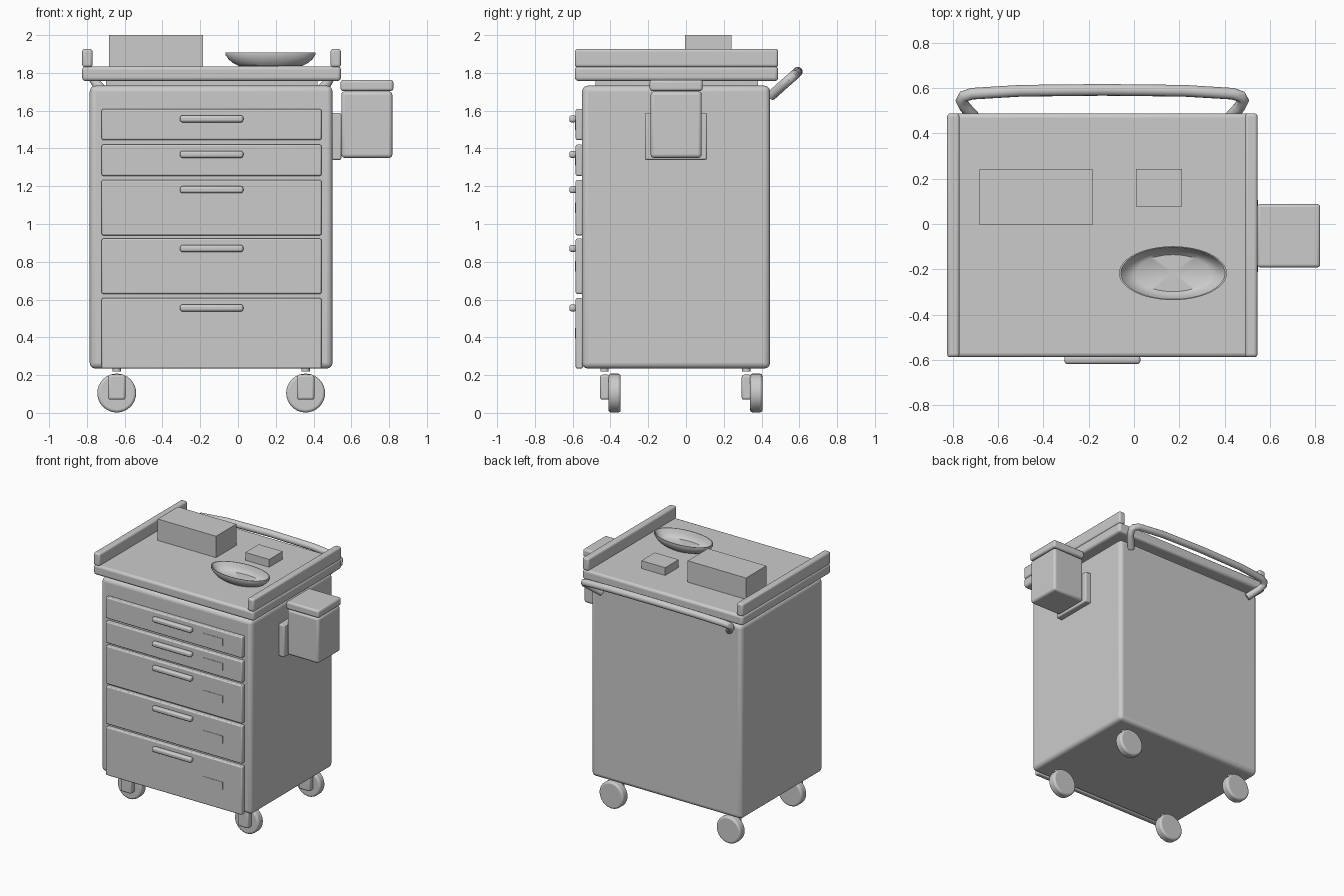
import bpy, bmesh, math
from mathutils import Matrix

if "Cube" in bpy.data.objects:
    bpy.data.objects.remove(bpy.data.objects["Cube"])


def finish(obj, bevel=0.0, segments=3):
    if bevel:
        m = obj.modifiers.new("Bevel", 'BEVEL')
        m.width = bevel
        m.segments = segments
        m.limit_method = 'ANGLE'
    bpy.ops.object.select_all(action='DESELECT')
    obj.select_set(True)
    bpy.context.view_layer.objects.active = obj
    bpy.ops.object.shade_smooth_by_angle(angle=math.radians(40))
    return obj


def from_bmesh(name, bm, bevel=0.0, segments=3):
    me = bpy.data.meshes.new(name)
    bm.to_mesh(me)
    bm.free()
    obj = bpy.data.objects.new(name, me)
    bpy.context.collection.objects.link(obj)
    return finish(obj, bevel, segments)


def box(name, x, y, z, bevel=0.0, segments=3):
    """Box from (min, max) ranges on each axis."""
    bm = bmesh.new()
    bmesh.ops.create_cube(bm, size=1)
    for v in bm.verts:
        for i, r in enumerate((x, y, z)):
            v.co[i] = r[1] if v.co[i] > 0 else r[0]
    return from_bmesh(name, bm, bevel, segments)


def cylinder(name, center, radius, depth, axis='Z', bevel=0.0, sides=32):
    bm = bmesh.new()
    rot = Matrix.Rotation(math.pi / 2, 4, 'X') if axis == 'Y' else Matrix()
    bmesh.ops.create_cone(bm, cap_ends=True, segments=sides, radius1=radius,
                          radius2=radius, depth=depth,
                          matrix=Matrix.Translation(center) @ rot)
    return from_bmesh(name, bm, bevel)


# Cabinet, worktop and side rails
box("cabinet_body", (-0.785, 0.50), (-0.55, 0.445), (0.235, 1.732), 0.03, 4)
box("worktop", (-0.825, 0.545), (-0.588, 0.488), (1.757, 1.835), 0.018)
for side, x in (("left", (-0.825, -0.77)), ("right", (0.49, 0.545))):
    box(side + "_top_rail", x, (-0.588, 0.488), (1.83, 1.927), 0.014)
box("worktop_spacer", (-0.70, 0.42), (-0.48, 0.38), (1.72, 1.765))

# Drawers with pull handles and label plates
drawers = ((1.445, 1.608), (1.255, 1.42), (0.94, 1.233), (0.63, 0.922), (0.235, 0.607))
for i, (lo, hi) in enumerate(drawers, 1):
    mid = (lo + hi) / 2
    box(f"drawer_front_{i}", (-0.722, 0.442), (-0.584, -0.545), (lo, hi), 0.008, 2)
    box(f"drawer_handle_{i}", (-0.307, 0.028), (-0.618, -0.58),
        (hi - 0.07, hi - 0.033), 0.013)
    box(f"drawer_label_{i}", (0.11, 0.28), (-0.587, -0.58), (mid - 0.028, mid + 0.028))

# Casters: wheel, fork plate and stem
for end, y in (("front", -0.378), ("rear", 0.372)):
    for side, x in (("left", -0.642), ("right", 0.358)):
        n = f"{end}_{side}_caster_"
        cylinder(n + "wheel", (x, y, 0.105), 0.103, 0.065, 'Y', 0.014)
        box(n + "fork", (x - 0.046, x + 0.046), (y - 0.077, y - 0.025), (0.07, 0.202), 0.012)
        cylinder(n + "stem", (x, y - 0.053, 0.235), 0.022, 0.03, sides=16)

# Push handle: bowed tube in a sloping plane at the rear
half = ((-0.545, 0.45, 1.678), (-0.605, 0.515, 1.737), (-0.622, 0.545, 1.763),
        (-0.612, 0.563, 1.779), (-0.575, 0.575, 1.79), (-0.36, 0.588, 1.802))
points = [(-0.14 - p[0] * s, p[1], p[2]) for s, row in ((-1, half), (1, half[::-1])) for p in row]
points.insert(6, (-0.14, 0.592, 1.806))
curve = bpy.data.curves.new("push_handle", 'CURVE')
curve.dimensions = '3D'
curve.bevel_depth = 0.026
curve.bevel_resolution = 4
curve.use_fill_caps = True
spline = curve.splines.new('POLY')
spline.points.add(len(points) - 1)
for sp, p in zip(spline.points, points):
    sp.co = (*p, 1)
handle = bpy.data.objects.new("push_handle", curve)
bpy.context.collection.objects.link(handle)
bpy.context.view_layer.objects.active = handle
bpy.ops.object.select_all(action='DESELECT')
handle.select_set(True)
bpy.ops.object.convert(target='MESH')
finish(bpy.context.view_layer.objects.active)

# Waste bin on the right side
box("bin_bracket", (0.495, 0.547), (-0.218, 0.112), (1.34, 1.587), 0.008, 2)
box("waste_bin", (0.547, 0.817), (-0.187, 0.083), (1.35, 1.702), 0.018)
box("waste_bin_lid", (0.543, 0.822), (-0.192, 0.088), (1.704, 1.763), 0.014)

# Items on the worktop
box("supply_box", (-0.682, -0.184), (-0.005, 0.242), (1.83, 2.0))
box("small_box", (0.008, 0.212), (0.078, 0.242), (1.83, 1.895))

# Oval dish: revolved open profile, squashed in y
profile = ((0.0, 1.836), (0.165, 1.836), (0.197, 1.851), (0.222, 1.872), (0.238, 1.895),
           (0.238, 1.908), (0.23, 1.908), (0.212, 1.88), (0.19, 1.86), (0.163, 1.847), (0.0, 1.847))
bm = bmesh.new()
verts = [bm.verts.new((r, 0, z)) for r, z in profile]
edges = [bm.edges.new(e) for e in zip(verts, verts[1:])]
bmesh.ops.spin(bm, geom=verts + edges, cent=(0, 0, 0), axis=(0, 0, 1),
               angle=math.tau, steps=48, use_duplicate=False)
bmesh.ops.remove_doubles(bm, verts=bm.verts, dist=0.0001)
bmesh.ops.scale(bm, vec=(1, 0.5, 1), verts=bm.verts)
bmesh.ops.translate(bm, vec=(0.172, -0.217, 0), verts=bm.verts)
bmesh.ops.recalc_face_normals(bm, faces=bm.faces)
from_bmesh("oval_dish", bm)
